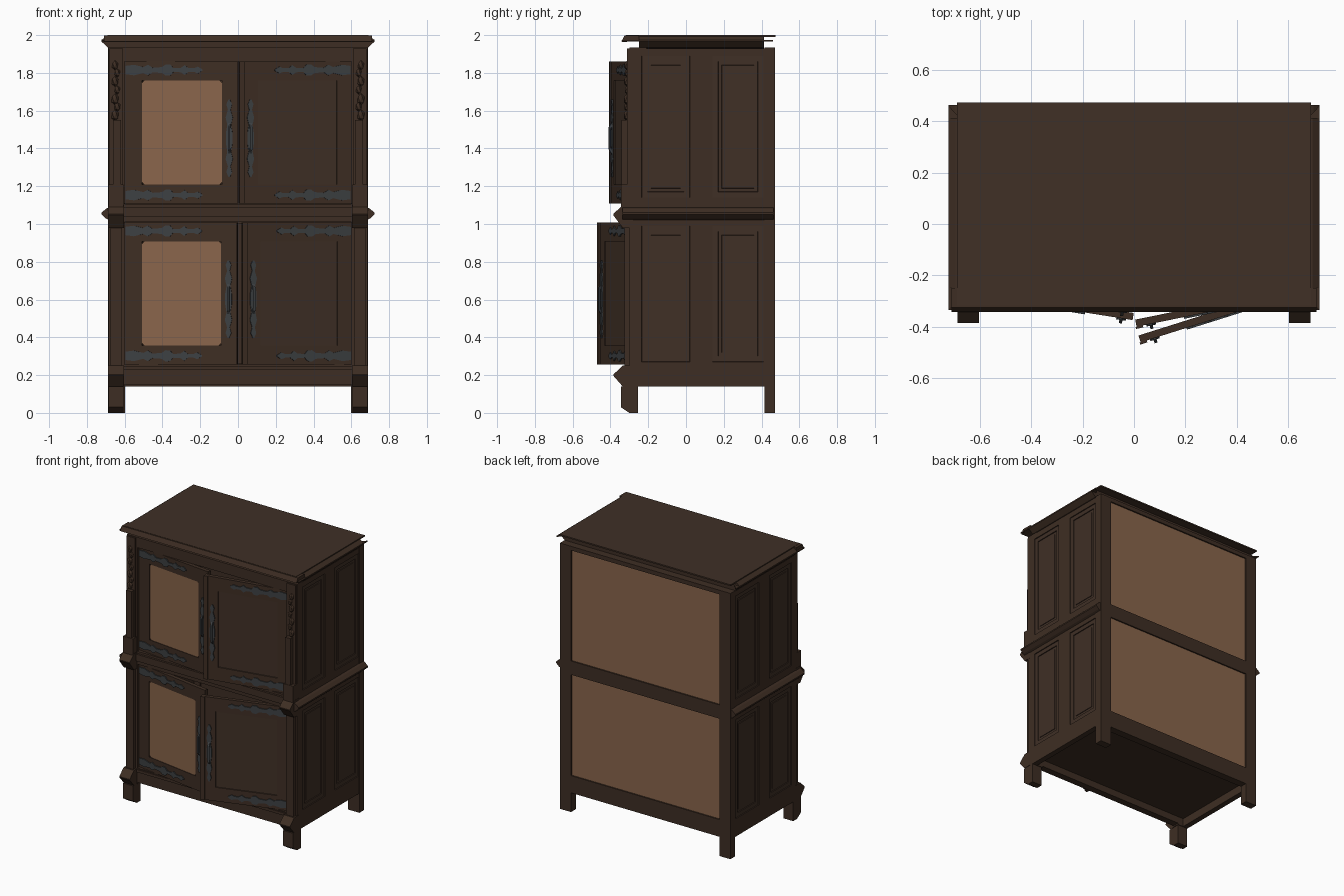
import bpy, bmesh, math
from mathutils import Matrix, Vector

if "Cube" in bpy.data.objects:
    bpy.data.objects.remove(bpy.data.objects["Cube"])


def material(name, rgb):
    m = bpy.data.materials.new(name)
    m.diffuse_color = (*rgb, 1)
    m.use_nodes = True
    m.node_tree.nodes["Principled BSDF"].inputs["Base Color"].default_value = m.diffuse_color
    return m


WOOD = material("dark walnut", (0.048, 0.027, 0.017))
PANEL = material("walnut panel", (0.050, 0.029, 0.019))
LIGHT = material("light board", (0.25, 0.130, 0.070))
IRON = material("dark iron", (0.046, 0.051, 0.055))


def finish(name, bm, mat, M=None):
    if M is not None:
        bm.transform(M)
    bmesh.ops.recalc_face_normals(bm, faces=bm.faces)
    me = bpy.data.meshes.new(name)
    bm.to_mesh(me)
    bm.free()
    me.materials.append(mat)
    ob = bpy.data.objects.new(name, me)
    bpy.context.collection.objects.link(ob)
    return ob


def box(name, x, y, z, mat=WOOD, M=None):
    bm = bmesh.new()
    bmesh.ops.create_cube(bm, size=1)
    for v in bm.verts:
        v.co = Vector([(r[0] + r[1]) / 2 + c * (r[1] - r[0]) for r, c in zip((x, y, z), v.co)])
    return finish(name, bm, mat, M)


def prism(name, pts, a0, a1, place, mat=WOOD, M=None):
    """Extrude 2D outline; place(u, v, a) gives the 3D point."""
    bm = bmesh.new()
    lo = [bm.verts.new(place(u, v, a0)) for u, v in pts]
    hi = [bm.verts.new(place(u, v, a1)) for u, v in pts]
    n = len(pts)
    bm.faces.new(lo)
    bm.faces.new(hi)
    for i in range(n):
        bm.faces.new((lo[i], lo[(i + 1) % n], hi[(i + 1) % n], hi[i]))
    return finish(name, bm, mat, M)


def fielded(name, u, v, rings, place, mat, M=None):
    """Stepped panel: rings are (inset, depth) from the edge to the middle."""
    bm = bmesh.new()
    prev = None
    for inset, d in rings:
        a, b, c, e = u[0] + inset, u[1] - inset, v[0] + inset, v[1] - inset
        loop = [bm.verts.new(place(*p, d)) for p in ((a, c), (b, c), (b, e), (a, e))]
        if prev:
            for i in range(4):
                bm.faces.new((prev[i], prev[(i + 1) % 4], loop[(i + 1) % 4], loop[i]))
        prev = loop
    bm.faces.new(prev)
    return finish(name, bm, mat, M)


def along_x(y, z, a):
    return (a, y, z)


# ---- sides, posts and carved corners, mirrored left and right
SIDE_RINGS = [(0, 0), (0.001, 0.006), (0.030, 0.006), (0.031, 0.012), (0.049, 0.012), (0.050, 0.008)]
for s in (-1, 1):
    def X(a, b):
        return tuple(sorted((s * a, s * b)))

    ys = [(-0.235, 0.02), (0.14, 0.41)]
    zs = [(0.27, 0.99), (1.14, 1.89)]
    for y in ((-0.30, -0.235), (0.02, 0.14), (0.41, 0.465)):
        box("side_stile", X(0.645, 0.685), y, (0.14, 1.93))
    for y in ys:
        for z in ((0.14, 0.27), (0.99, 1.14), (1.89, 1.93)):
            box("side_rail", X(0.645, 0.685), y, z)
        for z in zs:
            fielded("side_panel", y, z, SIDE_RINGS, lambda u, v, d: (s * (0.685 - d), u, v), PANEL)
            box("side_panel_back", X(0.645, 0.665), y, z)

    # legs and posts
    prism("front_leg", [(-0.30, 0), (-0.345, 0.03), (-0.345, 0.14), (-0.255, 0.14), (-0.255, 0)],
          *X(0.605, 0.685), along_x)
    box("front_post", X(0.60, 0.685), (-0.30, -0.25), (0.14, 1.935))
    box("back_post", X(0.597, 0.687), (0.415, 0.47), (0, 1.935))
    box("lower_pilaster", X(0.615, 0.675), (-0.325, -0.30), (0.25, 0.99))
    box("upper_pilaster", X(0.61, 0.68), (-0.312, -0.30), (1.10, 1.93))
    # pointed blocks at foot and waist
    for name, zb, zm, zt in (("foot_block", 0.14, 0.20, 0.25), ("waist_block", 0.98, 1.05, 1.10)):
        prism(name, [(-0.28, zb), (-0.335, zb), (-0.385, zm - 0.003), (-0.385, zm + 0.003),
                     (-0.335, zt), (-0.28, zt)], *X(0.603, 0.687), along_x)
    # pedestal, column and carving on the upper corner
    box("column_pedestal", X(0.605, 0.685), (-0.345, -0.30), (1.09, 1.21))
    box("column_shaft", X(0.62, 0.662), (-0.342, -0.305), (1.21, 1.55))
    for i, (z, r) in enumerate(((1.575, 0.024), (1.62, 0.020), (1.66, 0.024), (1.71, 0.018),
                                (1.755, 0.022), (1.80, 0.018), (1.84, 0.020))):
        bm = bmesh.new()
        bmesh.ops.create_icosphere(bm, subdivisions=1, radius=r)
        finish("corner_carving", bm, WOOD, Matrix.Translation((s * (0.645 + 0.006 * (-1) ** i), -0.312, z))
               @ Matrix.Diagonal((0.9, 0.8, 1.3, 1)))
    # side mouldings at waist and top
    prism("waist_side_moulding", [(0.68, 1.02), (0.70, 1.03), (0.722, 1.05), (0.722, 1.06),
                                  (0.70, 1.08), (0.68, 1.09)],
          -0.335, 0.463, lambda u, v, a: (s * u, a, v))
    prism("cornice_side", [(0.66, 1.93), (0.69, 1.935), (0.722, 1.965), (0.722, 1.975),
                           (0.695, 1.993), (0.66, 1.993)],
          -0.25, 0.413, lambda u, v, a: (s * u, a, v))
    # thin mitred tip of the cornice
    prism("cornice_return", [(0.685, -0.30), (0.722, -0.335), (0.722, 0.46), (0.685, 0.42)],
          1.966, 1.974, lambda u, v, a: (s * u, v, a))

# ---- front rails and mouldings
W = (-0.605, 0.605)
box("bottom_rail", W, (-0.30, -0.25), (0.15, 0.255))
box("bottom_rail_moulding", W, (-0.308, -0.29), (0.228, 0.248))
box("middle_rail", W, (-0.30, -0.25), (1.01, 1.105))
box("middle_rail_band", W, (-0.315, -0.29), (1.04, 1.09))
box("top_rail", W, (-0.30, -0.25), (1.86, 1.935))
box("cornice_frieze", (-0.685, 0.685), (-0.25, -0.21), (1.93, 1.995))
prism("cornice_front", [(-0.25, 1.97), (-0.335, 1.963), (-0.342, 1.967), (-0.325, 1.998), (-0.25, 1.998)],
      -0.71, 0.71, along_x)
box("top_board", (-0.69, 0.69), (-0.318, 0.473), (1.99, 2.0), PANEL)
box("inner_top", (-0.66, 0.66), (-0.25, 0.413), (1.92, 1.99))

# ---- back, with light boards set into a frame and dark boards inside
for z in ((0.14, 0.265), (1.0, 1.10), (1.905, 1.935)):
    box("back_rail", (-0.60, 0.60), (0.415, 0.47), z)
for z in ((0.26, 1.0), (1.10, 1.91)):
    box("back_board", (-0.60, 0.60), (0.445, 0.46), z, LIGHT)
    box("inner_back_board", (-0.60, 0.60), (0.425, 0.444), z)

# ---- inner shelves
box("floor_board", (-0.65, 0.65), (-0.26, 0.44), (0.20, 0.24))
box("middle_shelf", (-0.65, 0.65), (-0.26, 0.44), (1.03, 1.08))


# ---- doors, each built from its hinge towards the middle
STRAP = [(0.005, 0.022), (0.05, 0.028), (0.10, 0.016), (0.125, 0.028), (0.15, 0.012),
         (0.20, 0.016), (0.22, 0.030), (0.245, 0.028), (0.26, 0.010), (0.30, 0.012),
         (0.32, 0.026), (0.34, 0.010), (0.37, 0.010), (0.39, 0.018), (0.415, 0.003)]
PLATE = [(-0.205, 0.004), (-0.18, 0.015), (-0.15, 0.007), (-0.11, 0.019), (-0.07, 0.010),
         (-0.03, 0.017), (0.03, 0.017), (0.07, 0.010), (0.11, 0.019), (0.15, 0.007),
         (0.18, 0.015), (0.205, 0.004)]


def both_edges(half):
    return half + [(u, -w) for u, w in reversed(half)]


def door(name, s, z0, z1, angle):
    # s = -1 hinges on the left; local x runs 0..0.6 towards the middle
    M = (Matrix.Translation((s * 0.60, -0.28, 0)) @ Matrix.Diagonal((-s, 1, 1, 1))
         @ Matrix.Rotation(-math.radians(angle), 4, 'Z'))
    L, t = 0.602, 0.028
    u = (0.092, 0.517) if s < 0 else (0.078, 0.503)
    v = (z0 + 0.10, z1 - 0.10)
    box(name + "_hinge_stile", (0, u[0]), (0, t), (z0, z1), WOOD, M)
    box(name + "_lock_stile", (u[1], L), (0, t), (z0, z1), WOOD, M)
    box(name + "_bottom_rail", u, (0, t), (z0, v[0]), WOOD, M)
    box(name + "_top_rail", u, (0, t), (v[1], z1), WOOD, M)
    box(name + "_panel_back", u, (0.016, 0.022), v, WOOD, M)
    if s < 0:  # light panel with clipped corners
        c = 0.012
        prism(name + "_panel", [(u[0] + c, v[0]), (u[1] - c, v[0]), (u[1], v[0] + c), (u[1], v[1] - c),
                                (u[1] - c, v[1]), (u[0] + c, v[1]), (u[0], v[1] - c), (u[0], v[0] + c)],
              0.004, 0.014, lambda a, b, d: (a, d, b), LIGHT, M)
    else:
        fielded(name + "_panel", u, v, [(0, 0), (0.001, 0.006)], lambda a, b, d: (a, d, b), PANEL, M)
        box(name + "_cover_strip", (L - 0.025, L + 0.004), (-0.008, 0), (z0, z1), WOOD, M)
    # iron straps
    for zc in (z0 + 0.045, z1 - 0.045):
        prism(name + "_strap", both_edges(STRAP), -0.007, 0.001,
              lambda a, b, d: (a, d, zc + b), IRON, M)
    # iron handle plate and grip
    zc, uc = (z0 + z1) / 2 - 0.03, (0.557 if s < 0 else 0.545)
    prism(name + "_handle_plate", both_edges(PLATE), -0.007, 0.001,
          lambda a, b, d: (uc + b, d, zc + a), IRON, M)
    prism(name + "_handle_grip", [(0.0, -0.09), (-0.020, -0.06), (-0.020, 0.06), (0.0, 0.09),
                                  (0.0, 0.07), (-0.012, 0.05), (-0.012, -0.05), (0.0, -0.07)],
          uc - 0.006, uc + 0.006, lambda a, b, d: (d, a, zc + b), IRON, M)


door("upper_left_door", -1, 1.108, 1.86, 6)
door("upper_right_door", 1, 1.108, 1.86, 11.5)
door("lower_left_door", -1, 0.257, 1.008, 9)
door("lower_right_door", 1, 0.257, 1.008, 17.5)
